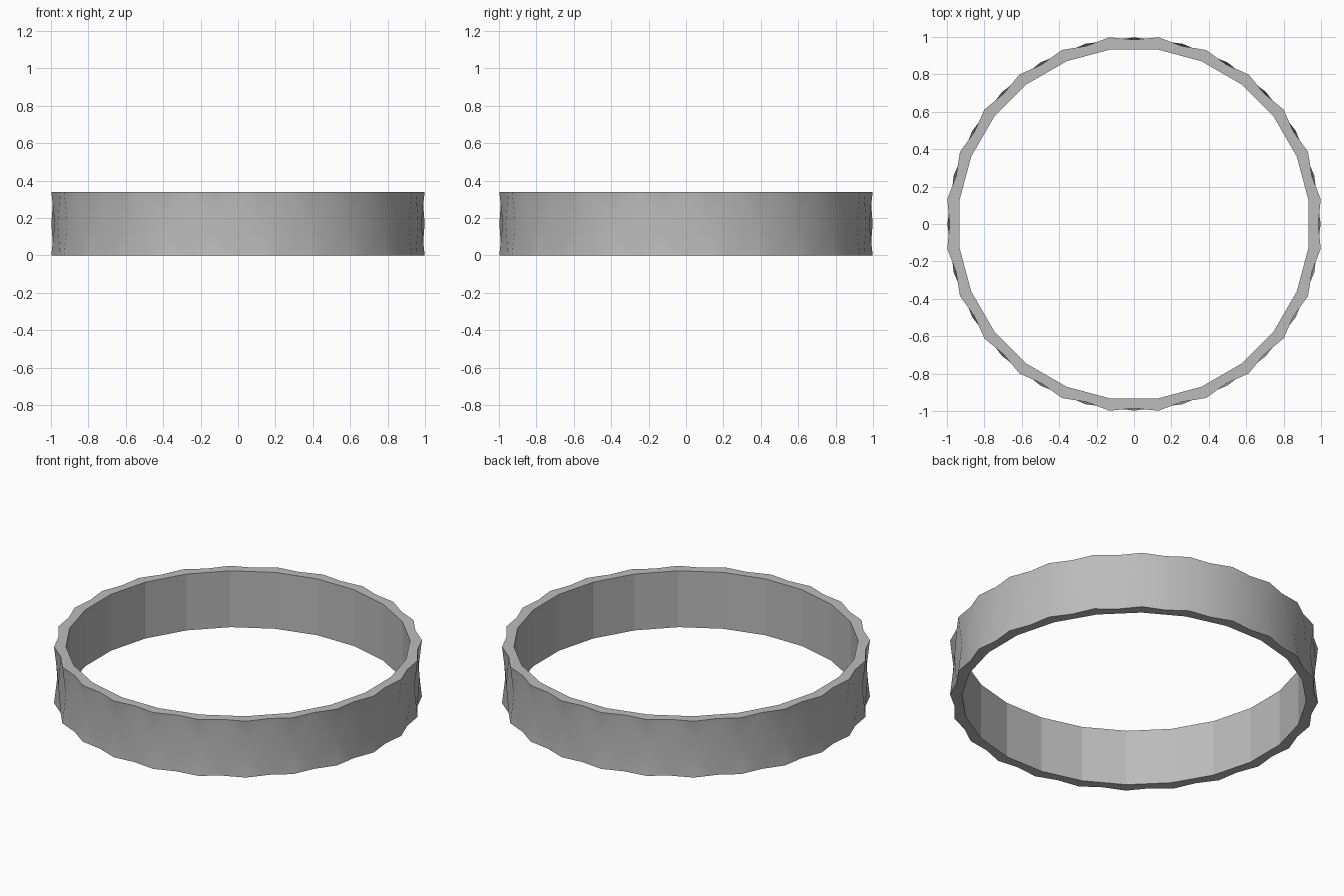
import bpy, bmesh
from math import cos, sin, pi

old = bpy.data.objects.get("Cube")
if old:
    bpy.data.objects.remove(old, do_unlink=True)

SIDES = 24
HEIGHT = 0.34
STEP = pi / SIDES

# Plain metal
metal = bpy.data.materials.new("grey metal")
metal.use_nodes = True
colour = (0.5, 0.5, 0.5, 1)
metal.diffuse_color = colour
metal.node_tree.nodes["Principled BSDF"].inputs["Base Color"].default_value = colour

bm = bmesh.new()


def ring(z, even, odd):
    """Ring of points whose radius alternates between two values."""
    points = []
    for i in range(2 * SIDES):
        r = odd if i % 2 else even
        points.append(bm.verts.new((r * cos(i * STEP), r * sin(i * STEP), z)))
    return points


def plain_ring(z, r):
    return [bm.verts.new((r * cos((2 * i + 1) * STEP), r * sin((2 * i + 1) * STEP), z))
            for i in range(SIDES)]


# Faceted outer wall: rim peaks alternate with peaks at mid height
bottom = ring(0, 0.985, 1.007)
middle = ring(HEIGHT / 2, 0.998, 0.988)
top = ring(HEIGHT, 0.985, 1.007)
count = 2 * SIDES
for low, high in ((bottom, middle), (middle, top)):
    for i in range(count):
        j = (i + 1) % count
        a, b, c, d = low[i], low[j], high[j], high[i]
        # Diagonals run between the hollows
        if (i % 2 == 0) == (low is bottom):
            tris = ((a, b, c), (a, c, d))
        else:
            tris = ((a, b, d), (b, c, d))
        for t in tris:
            bm.faces.new(t).smooth = True

# Flat-sided inner wall and the two rims
in_low, in_high = plain_ring(0, 0.942), plain_ring(HEIGHT, 0.942)
for i in range(SIDES):
    j = (i + 1) % SIDES
    bm.faces.new((in_low[j], in_low[i], in_high[i], in_high[j]))
    p, q, r = 2 * i + 1, (2 * i + 2) % count, (2 * i + 3) % count
    for outer, inner, up in ((top, in_high, True), (bottom, in_low, False)):
        for f in ((outer[p], outer[q], inner[i]),
                  (outer[q], inner[j], inner[i]),
                  (outer[q], outer[r], inner[j])):
            bm.faces.new(f if up else f[::-1])

# Crisp edges where the walls meet the rims and between inner panels
for e in bm.edges:
    if not all(f.smooth for f in e.link_faces):
        e.smooth = False

mesh = bpy.data.meshes.new("ring_band")
bm.to_mesh(mesh)
bm.free()
mesh.materials.append(metal)
band = bpy.data.objects.new("ring_band", mesh)
bpy.context.collection.objects.link(band)
